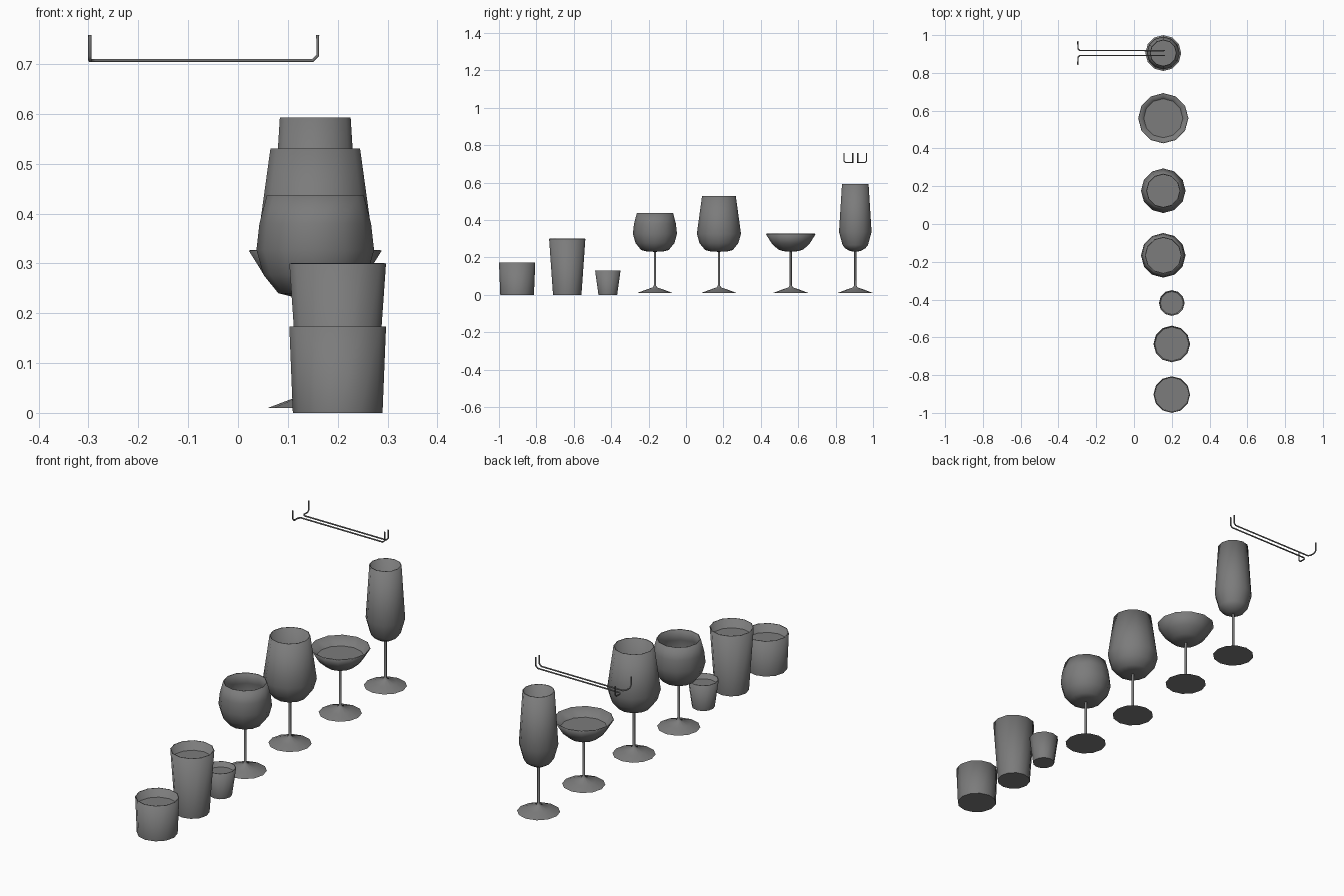
import bpy, bmesh, math

if "Cube" in bpy.data.objects:
    bpy.data.objects.remove(bpy.data.objects["Cube"], do_unlink=True)

SIDES = 12
SHARP = math.radians(42)

grey = bpy.data.materials.new("smoke_grey")
grey.use_nodes = True
colour = (0.2, 0.2, 0.2, 1)
grey.diffuse_color = colour
grey.node_tree.nodes["Principled BSDF"].inputs["Base Color"].default_value = colour


def lathe(name, profile, x, y, wall=0, sides=SIDES):
    """Spin a bottom-to-top (radius, height) profile; zero radius is a pole."""
    bm = bmesh.new()
    rings = []
    for r, z in profile:
        count = sides if r > 0 else 1
        rings.append([bm.verts.new((r * math.cos(math.tau * j / sides),
                                    r * math.sin(math.tau * j / sides), z))
                      for j in range(count)])
    for low, high in zip(rings, rings[1:]):
        for j in range(sides):
            k = (j + 1) % sides
            corners = [low[j % len(low)], low[k % len(low)],
                       high[k % len(high)], high[j % len(high)]]
            bm.faces.new(list(dict.fromkeys(corners)))
    mesh = bpy.data.meshes.new(name)
    bm.to_mesh(mesh)
    bm.free()
    mesh.materials.append(grey)
    ob = bpy.data.objects.new(name, mesh)
    ob.location = (x, y, 0)
    bpy.context.collection.objects.link(ob)
    bpy.ops.object.select_all(action='DESELECT')
    ob.select_set(True)
    bpy.context.view_layer.objects.active = ob
    bpy.ops.object.shade_smooth_by_angle(angle=SHARP)
    if wall:
        mod = ob.modifiers.new("wall", 'SOLIDIFY')
        mod.thickness = wall
        mod.offset = -1
    return ob


def radius_at(profile, z):
    """Radius of a profile at a given height."""
    for (r0, z0), (r1, z1) in zip(profile, profile[1:]):
        if z0 <= z <= z1 and z1 > z0:
            return r0 + (r1 - r0) * (z - z0) / (z1 - z0)
    return profile[-1][0]


def vessel(name, part, profile, x, y, level):
    """Thin-walled container with a flat drink surface inside."""
    lathe(f"{name}_{part}", profile, x, y, wall=0.004)
    r = radius_at(profile, level) - 0.003
    lathe(f"{name}_drink", [(r, level), (0, level)], x, y)


# Straight tumblers: y, base radius, rim radius, height, drink level
tumblers = {
    "short_tumbler": (-0.903, 0.09, 0.097, 0.173, 0.13),
    "tall_tumbler": (-0.635, 0.076, 0.097, 0.3, 0.255),
    "small_tumbler": (-0.418, 0.05, 0.068, 0.13, 0.105),
}
for name, (y, base, rim, height, level) in tumblers.items():
    vessel(name, "cup", [(0, 0), (base, 0), (rim, height)], 0.2, y, level)

# Stemmed glasses: y, bowl profile, drink level
round_base = [(0, 0.23), (0.046, 0.233), (0.074, 0.24),
              (0.104, 0.277), (0.118, 0.327)]
stemware = {
    "round_wine_glass": (-0.166, round_base + [(0.112, 0.38), (0.097, 0.437)], 0.33),
    "tall_wine_glass": (0.176, round_base + [(0.09, 0.53)], 0.35),
    "wide_coupe": (0.56, [(0, 0.23), (0.04, 0.234), (0.066, 0.242),
                          (0.1, 0.272), (0.133, 0.325)], 0.285),
    "flute": (0.905, [(0, 0.23), (0.03, 0.235), (0.055, 0.25), (0.068, 0.267),
                      (0.087, 0.337), (0.071, 0.593)], 0.47),
}
foot_and_stem = [(0, 0.01), (0.095, 0.01), (0.05, 0.027), (0.012, 0.04),
                 (0.006, 0.05), (0.006, 0.235)]
for name, (y, bowl, level) in stemware.items():
    lathe(f"{name}_foot_and_stem", foot_and_stem, 0.155, y)
    vessel(name, "bowl", bowl, 0.155, y, level)


def rod(name, points, cut=0.01, thickness=0.0035):
    """Bent wire with chamfered corners."""
    path = [points[0]]
    for a, b, c in zip(points, points[1:], points[2:]):
        for end in (a, c):
            d = math.dist(b, end)
            path.append([p + (q - p) * cut / d for p, q in zip(b, end)])
    path.append(points[-1])
    curve = bpy.data.curves.new(name, 'CURVE')
    curve.dimensions = '3D'
    curve.bevel_depth = thickness
    curve.bevel_resolution = 1
    curve.use_fill_caps = True
    spline = curve.splines.new('POLY')
    spline.points.add(len(path) - 1)
    for point, co in zip(spline.points, path):
        point.co = (*co, 1)
    curve.materials.append(grey)
    bpy.context.collection.objects.link(bpy.data.objects.new(name, curve))


# Hanging rack: two mirrored rails with upturned ends
left, right, low, high = -0.297, 0.16, 0.707, 0.758
for name, side in (("rack_rail_front", -1), ("rack_rail_back", 1)):
    inner, outer = 0.905 + side * 0.013, 0.905 + side * 0.061
    rod(name, [(left, outer, high), (left, outer, low), (left, inner, low),
               (right, inner, low), (right, inner, high)])
